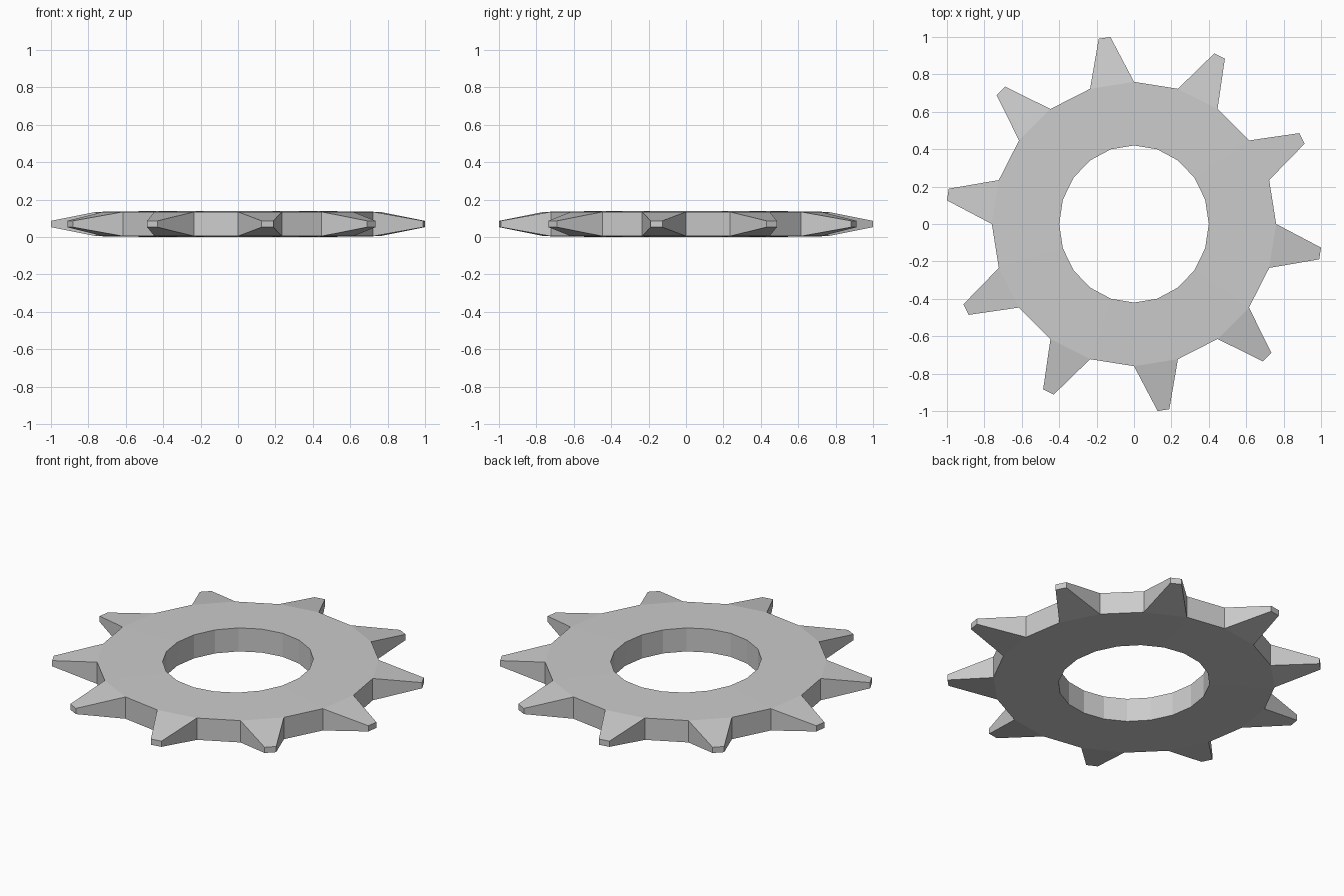
import bpy, bmesh
from math import cos, sin, radians

if "Cube" in bpy.data.objects:
    bpy.data.objects.remove(bpy.data.objects["Cube"])

N = 20                      # sides of the ring; every second side carries a tooth
MID = 0.07                  # middle height of the disc
bm = bmesh.new()


def pair(rx, ry, deg, half):
    """Top and bottom vertex at one angle."""
    a = radians(deg)
    return [bm.verts.new((rx * cos(a), ry * sin(a), MID + s * half)) for s in (1, -1)]


# Bore and tooth-root rings
inner = [pair(0.40, 0.42, 18 * i, 0.07) for i in range(N)]
outer = [pair(0.76, 0.76, 18 * i, 0.065) for i in range(N)]

for i in range(N):
    j = (i + 1) % N
    (a_t, a_b), (b_t, b_b) = inner[i], inner[j]
    (c_t, c_b), (d_t, d_b) = outer[i], outer[j]
    bm.faces.new((a_t, c_t, d_t, b_t))      # top
    bm.faces.new((b_b, d_b, c_b, a_b))      # bottom
    bm.faces.new((a_b, a_t, b_t, b_b))      # bore wall
    if i % 2 == 0:
        bm.faces.new((c_b, d_b, d_t, c_t))  # gap between teeth
    else:
        # Tapered tooth with a small blunt tip
        e_t, e_b = pair(1.008, 1.008, 18 * i + 7.2, 0.017)
        f_t, f_b = pair(1.008, 1.008, 18 * i + 10.8, 0.017)
        for f in ((c_t, e_t, f_t, d_t), (d_b, f_b, e_b, c_b),
                  (c_b, e_b, e_t, c_t), (f_b, d_b, d_t, f_t), (e_b, f_b, f_t, e_t)):
            bm.faces.new(f)

bmesh.ops.recalc_face_normals(bm, faces=bm.faces[:])
mesh = bpy.data.meshes.new("toothed_ring")
bm.to_mesh(mesh)
bm.free()
bpy.context.collection.objects.link(bpy.data.objects.new("toothed_ring", mesh))
